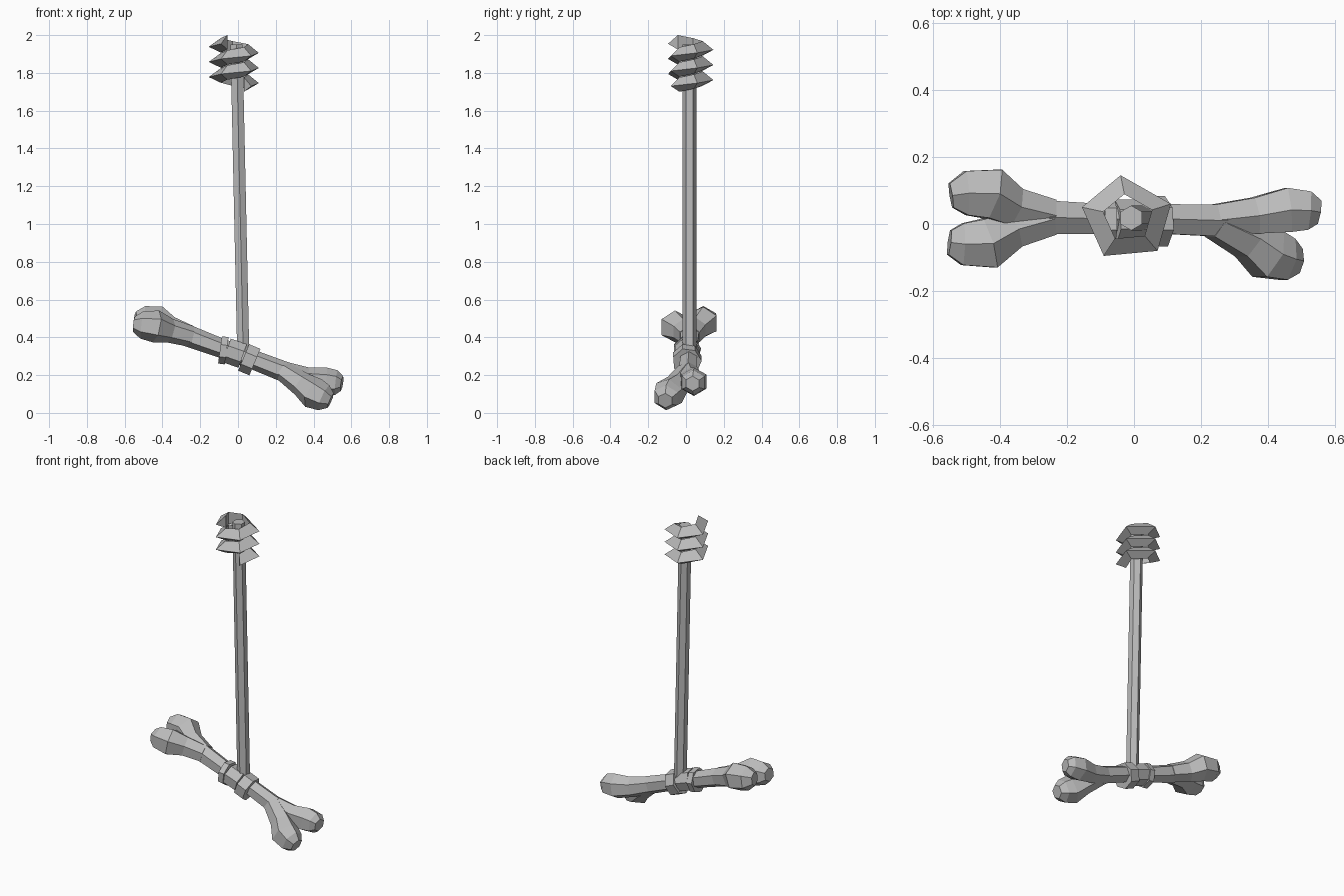
import bpy, bmesh, math
from mathutils import Vector

cube = bpy.data.objects.get("Cube")
if cube:
    bpy.data.objects.remove(cube)

grey = bpy.data.materials.new("stone grey")
grey.use_nodes = True
colour = (0.5, 0.5, 0.5, 1)
grey.diffuse_color = colour
grey.node_tree.nodes["Principled BSDF"].inputs["Base Color"].default_value = colour


def skin(name, rings):
    """Bridge equal rings of points into a closed, flat shaded tube."""
    bm = bmesh.new()
    loops = [[bm.verts.new(p) for p in ring] for ring in rings]
    for a, b in zip(loops, loops[1:]):
        for i in range(len(a)):
            j = (i + 1) % len(a)
            bm.faces.new((a[i], a[j], b[j], b[i]))
    bm.faces.new(loops[0])
    bm.faces.new(loops[-1])
    bmesh.ops.recalc_face_normals(bm, faces=bm.faces)
    mesh = bpy.data.meshes.new(name)
    bm.to_mesh(mesh)
    bm.free()
    mesh.materials.append(grey)
    obj = bpy.data.objects.new(name, mesh)
    bpy.context.collection.objects.link(obj)


def tube(name, path, sides=6, phase=0.0):
    """Loft polygons along (x, y, z, radius) stations."""
    pts = [Vector(p[:3]) for p in path]
    rings = []
    for i, p in enumerate(pts):
        axis = (pts[min(i + 1, len(pts) - 1)] - pts[max(i - 1, 0)]).normalized()
        u = axis.cross(Vector((0, 1, 0))).normalized()
        v = axis.cross(u)
        angles = [phase + k * math.tau / sides for k in range(sides)]
        rings.append([p + path[i][3] * (u * math.cos(a) + v * math.sin(a)) for a in angles])
    skin(name, rings)


# Upright handle
tube("handle", [(0.028, 0.018, 0.3, 0.037), (-0.008, 0.018, 1.95, 0.037)], 6, math.pi / 6)

# Bone cross piece: shaft and four flared knuckles
tube("bone_shaft", [(-0.27, 0.02, 0.41, 0.058), (-0.09, 0.015, 0.343, 0.051),
                    (0.09, 0.015, 0.278, 0.051), (0.26, 0.01, 0.212, 0.055)])
tube("right_back_knuckle", [(-0.25, 0.025, 0.405, 0.056), (-0.36, 0.05, 0.445, 0.066),
                            (-0.425, 0.09, 0.48, 0.086), (-0.50, 0.092, 0.49, 0.076),
                            (-0.545, 0.085, 0.495, 0.042)])
tube("right_front_knuckle", [(-0.25, 0.015, 0.405, 0.056), (-0.36, -0.015, 0.435, 0.064),
                             (-0.435, -0.058, 0.458, 0.086), (-0.51, -0.06, 0.465, 0.072),
                             (-0.55, -0.055, 0.47, 0.042)])
tube("left_back_knuckle", [(0.24, 0.012, 0.22, 0.053), (0.36, 0.025, 0.18, 0.062),
                           (0.46, 0.042, 0.165, 0.076), (0.52, 0.04, 0.16, 0.066),
                           (0.55, 0.035, 0.155, 0.04)])
tube("left_front_knuckle", [(0.24, 0.005, 0.22, 0.053), (0.34, -0.045, 0.15, 0.066),
                            (0.40, -0.09, 0.105, 0.085), (0.455, -0.105, 0.08, 0.072),
                            (0.49, -0.11, 0.065, 0.042)])

# Binding bands around the joint
bands = [("right_band", -0.095, 0.335, -0.06, 0.33, 0.075),
         ("middle_band", -0.06, 0.332, 0.025, 0.302, 0.068),
         ("left_band", 0.03, 0.295, 0.09, 0.27, 0.078)]
for name, x0, z0, x1, z1, r in bands:
    tube(name, [(x0, 0.005, z0, r), (x1, 0.005, z1, r)], 7, 0.3)

# Five sided spiral grip wound round the top of the handle
corners = [(0.07, -0.08), (0.11, 0.06), (-0.04, 0.145), (-0.155, 0.05), (-0.09, -0.095)]
centre = Vector((-0.015, 0.02, 0))
coil = []
for i in range(15):
    x, y = corners[i % 5]
    z = 1.73 + 0.016 * i
    tip = Vector((x, y, z))
    inner = centre + (Vector((x, y, 0)) - centre) * 0.55
    coil.append([tip, inner + Vector((0, 0, z + 0.046)), inner + Vector((0, 0, z - 0.03))])
skin("spiral_grip", coil)
